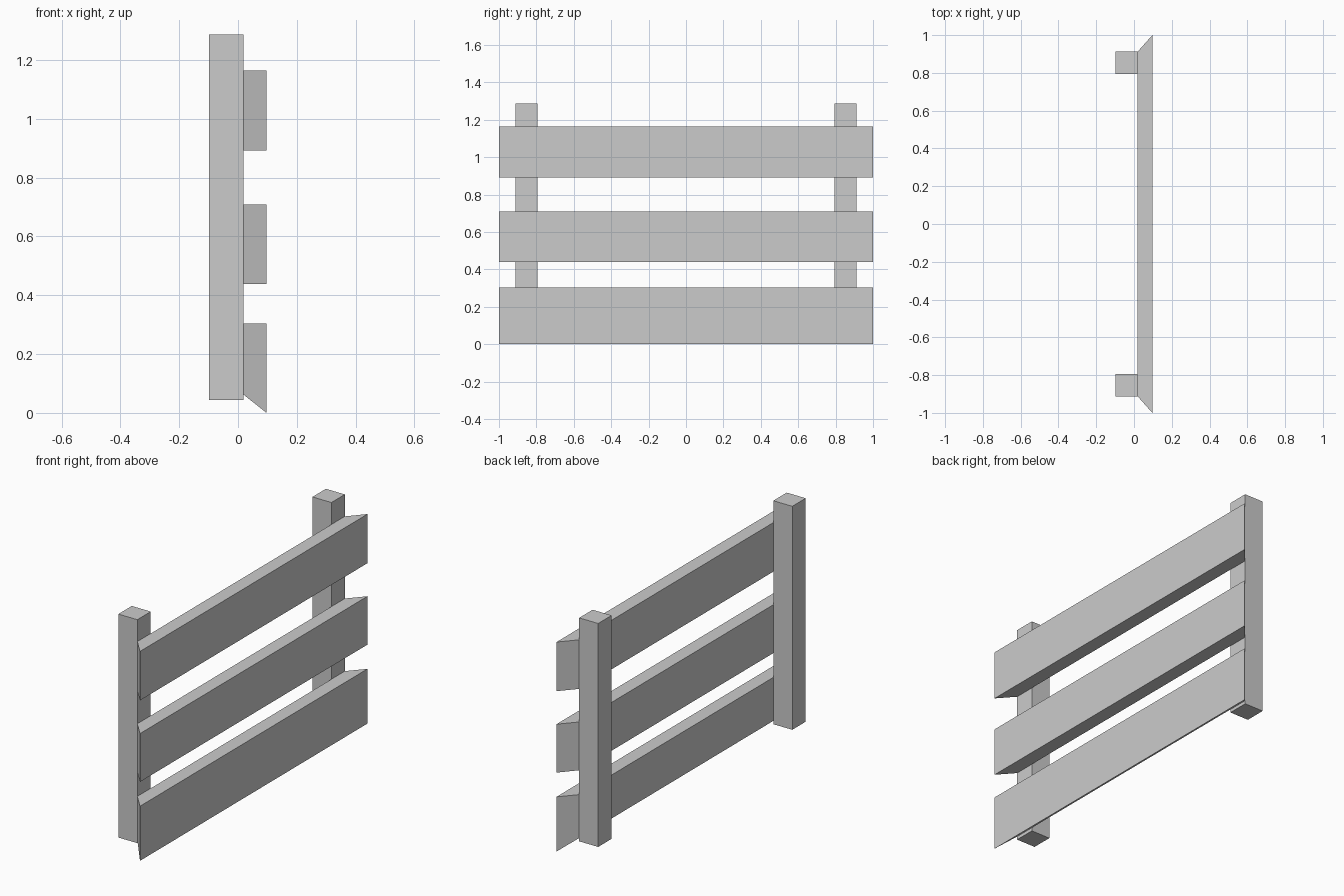
import bpy, bmesh

if "Cube" in bpy.data.objects:
    bpy.data.objects.remove(bpy.data.objects["Cube"])

BACK, FRONT = 0.019, 0.097      # plank thickness range in x
INNER, OUTER = 0.912, 1.0       # plank half lengths at back and front


def mesh_object(name, bm):
    bmesh.ops.recalc_face_normals(bm, faces=bm.faces)
    mesh = bpy.data.meshes.new(name)
    bm.to_mesh(mesh)
    bm.free()
    obj = bpy.data.objects.new(name, mesh)
    bpy.context.collection.objects.link(obj)
    return obj


def post(name, side):
    bm = bmesh.new()
    bmesh.ops.create_cube(bm, size=1)
    bmesh.ops.scale(bm, vec=(0.117, 0.118, 1.243), verts=bm.verts)
    bmesh.ops.translate(bm, vec=(-0.0395, side * 0.853, 0.6655), verts=bm.verts)
    return mesh_object(name, bm)


def plank(name, z_back, z_front, z_top):
    # Mitred plank: the front face is longer than the back face
    bm = bmesh.new()
    bmesh.ops.create_cube(bm, size=2)
    for v in bm.verts:
        front = v.co.x > 0
        bottom = z_front if front else z_back
        v.co.z = z_top if v.co.z > 0 else bottom
        v.co.y *= OUTER if front else INNER
        v.co.x = FRONT if front else BACK
    return mesh_object(name, bm)


# Two upright posts
for label, side in (("near", -1), ("far", 1)):
    post(f"{label}_post", side)

# Three planks; the lowest has a bevelled underside
plank("bottom_plank", 0.062, 0.0, 0.304)
plank("middle_plank", 0.439, 0.439, 0.708)
plank("top_plank", 0.892, 0.892, 1.165)
